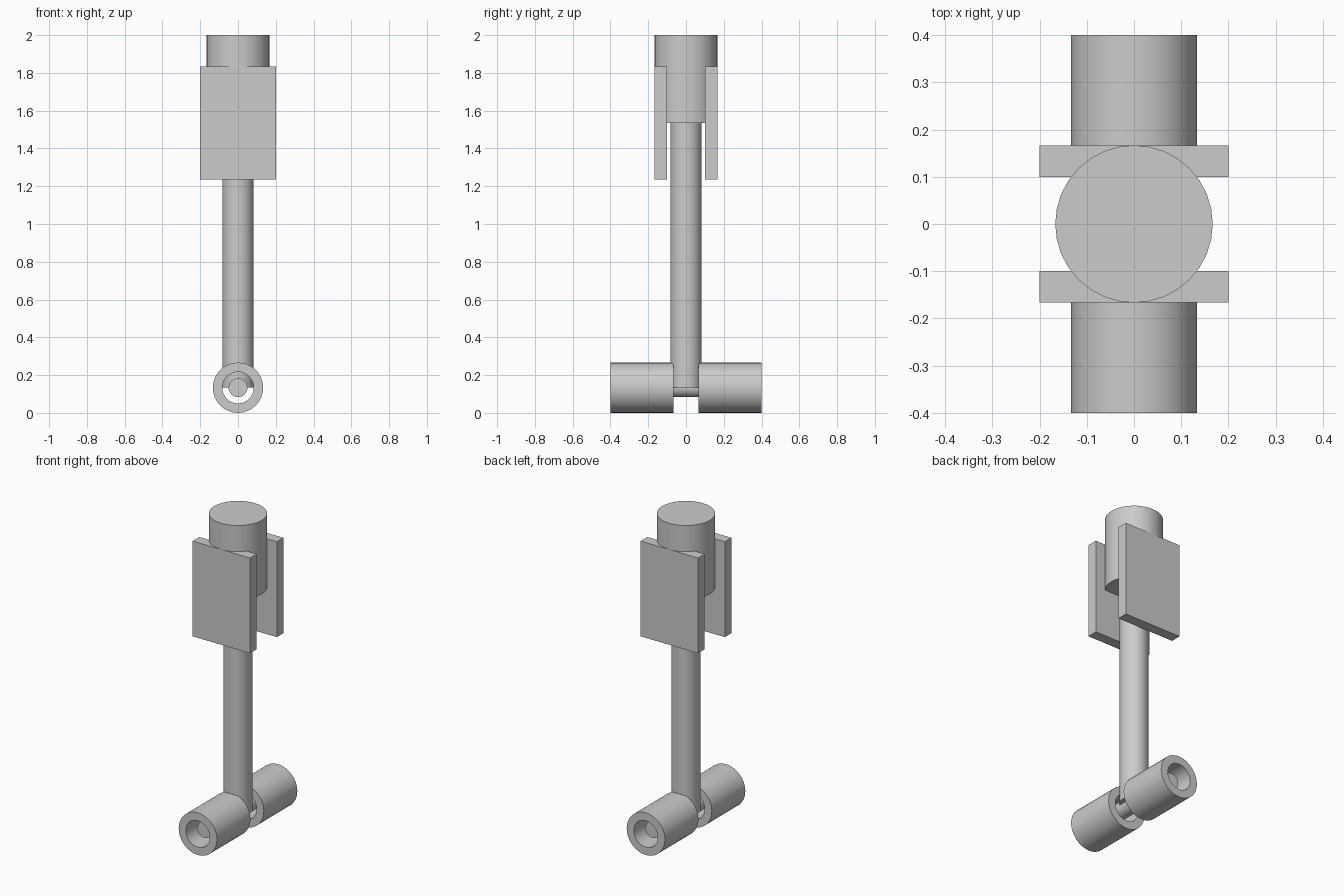
import bpy, bmesh, math
from mathutils import Matrix

cube = bpy.data.objects.get("Cube")
if cube:
    bpy.data.objects.remove(cube, do_unlink=True)

SIDES = 32
grey = bpy.data.materials.new("light_grey")
grey.use_nodes = True
grey.diffuse_color = (0.6, 0.6, 0.6, 1)
grey.node_tree.nodes["Principled BSDF"].inputs["Base Color"].default_value = (0.6, 0.6, 0.6, 1)


def finish(name, bm, smooth=True):
    bmesh.ops.recalc_face_normals(bm, faces=bm.faces)
    mesh = bpy.data.meshes.new(name)
    bm.to_mesh(mesh)
    bm.free()
    mesh.materials.append(grey)
    obj = bpy.data.objects.new(name, mesh)
    bpy.context.collection.objects.link(obj)
    if smooth:
        bpy.ops.object.select_all(action="DESELECT")
        obj.select_set(True)
        bpy.context.view_layer.objects.active = obj
        bpy.ops.object.shade_smooth_by_angle(angle=math.radians(30))
    return obj


def cylinder(name, radius, start, end, along_y=False, height=0):
    """Solid cylinder along z, or along y at the given height."""
    bm = bmesh.new()
    bmesh.ops.create_cone(bm, cap_ends=True, segments=SIDES, radius1=radius,
                          radius2=radius, depth=end - start)
    bmesh.ops.translate(bm, verts=bm.verts, vec=(0, 0, (start + end) / 2))
    if along_y:
        bm.transform(Matrix.Translation((0, 0, height)) @ Matrix.Rotation(-math.pi / 2, 4, "X"))
    return finish(name, bm)


def tube(name, outer, inner, start, end, height):
    """Open tube along y, spun from a rectangular profile."""
    bm = bmesh.new()
    corners = [(outer, start), (outer, end), (inner, end), (inner, start)]
    verts = [bm.verts.new((r, y, 0)) for r, y in corners]
    edges = [bm.edges.new((verts[i], verts[(i + 1) % 4])) for i in range(4)]
    bmesh.ops.spin(bm, geom=verts + edges, cent=(0, 0, 0), axis=(0, 1, 0),
                   angle=2 * math.pi, steps=SIDES, use_duplicate=False)
    bmesh.ops.remove_doubles(bm, verts=bm.verts, dist=0.0005)
    bmesh.ops.translate(bm, verts=bm.verts, vec=(0, 0, height))
    return finish(name, bm)


def box(name, size, centre):
    bm = bmesh.new()
    bmesh.ops.create_cube(bm, size=1)
    bmesh.ops.scale(bm, verts=bm.verts, vec=size)
    bmesh.ops.translate(bm, verts=bm.verts, vec=centre)
    return finish(name, bm, smooth=False)


AXLE_Z = 0.1333

# Strut with its thicker upper housing
cylinder("strut", 0.0833, AXLE_Z, 1.7)
cylinder("upper_housing", 0.1667, 1.535, 2.0)

# Axle carrying the two wheels
cylinder("axle", 0.05, -0.3333, 0.3333, along_y=True, height=AXLE_Z)

# Wheels and door plates on both sides
for side, label in ((-1, "front"), (1, "back")):
    near, far = sorted((side * 0.0667, side * 0.4))
    tube(label + "_wheel", 0.1333, 0.0833, near, far, AXLE_Z)
    box(label + "_door_plate", (0.4, 0.0667, 0.6), (0, side * 0.1333, 1.535))
